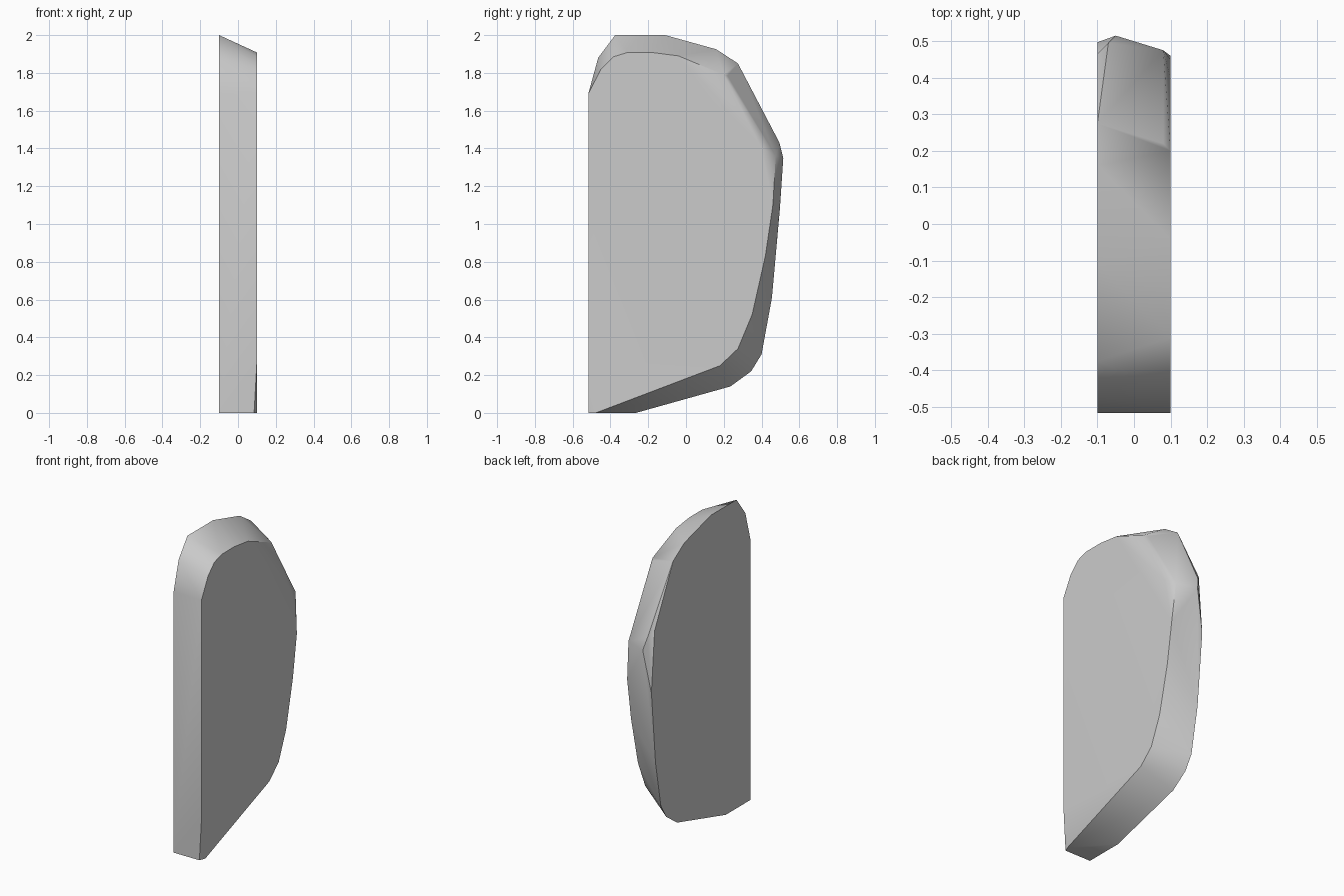
import bpy, bmesh, math

if "Cube" in bpy.data.objects:
    bpy.data.objects.remove(bpy.data.objects["Cube"], do_unlink=True)

HALF = 0.1  # half thickness of the slab

# Broad face outline (y, z), clockwise from the lower front corner
broad = [(-.517, 0), (-.517, 1.69), (-.465, 1.88), (-.375, 2), (-.11, 2),
         (.16, 1.925), (.275, 1.85), (.465, 1.47), (.497, 1.08), (.455, .61),
         (.40, .31), (.345, .22), (.235, .14), (-.265, 0)]

# Narrower face outline, drawn in along the top, back and bottom
narrow = [(-.517, .27), (-.517, 1.69), (-.45, 1.82), (-.385, 1.885),
          (-.31, 1.908), (-.18, 1.908), (-.04, 1.89), (.2, 1.79), (.40, 1.4),
          (.45, 1.25), (.46, 1.1), (.42, .83), (.35, .52), (.275, .34),
          (.18, .25), (0, .19), (-.478, 0)]

# Ridge corners on the rim between the two faces
rim = [(-.05, .515, 1.35), (-.07, .495, 1.43), (.08, .475, 1.36),
       (.08, .22, 1.785), (.085, -.517, 0)]

bm = bmesh.new()
for x, outline in ((-HALF, broad), (HALF, narrow)):
    for y, z in outline:
        bm.verts.new((x, y, z))
for corner in rim:
    bm.verts.new(corner)

# Wrap the corners in a closed convex skin and merge flat regions
hull = bmesh.ops.convex_hull(bm, input=bm.verts[:])
loose = {g for g in hull["geom_interior"] + hull["geom_unused"]
         if isinstance(g, bmesh.types.BMVert)}
bmesh.ops.delete(bm, geom=list(loose), context="VERTS")
bmesh.ops.dissolve_limit(bm, angle_limit=math.radians(1),
                         verts=bm.verts[:], edges=bm.edges[:])
bmesh.ops.recalc_face_normals(bm, faces=bm.faces[:])

mesh = bpy.data.meshes.new("stone_slab")
bm.to_mesh(mesh)
bm.free()
slab = bpy.data.objects.new("stone_slab", mesh)
bpy.context.collection.objects.link(slab)

# Plain grey stone
grey = bpy.data.materials.new("light_grey")
grey.use_nodes = True
colour = (0.6, 0.6, 0.6, 1)
grey.diffuse_color = colour
grey.node_tree.nodes["Principled BSDF"].inputs["Base Color"].default_value = colour
mesh.materials.append(grey)

# Soft rim with crisp face edges
bpy.ops.object.select_all(action="DESELECT")
slab.select_set(True)
bpy.context.view_layer.objects.active = slab
bpy.ops.object.shade_smooth_by_angle(angle=math.radians(35))
